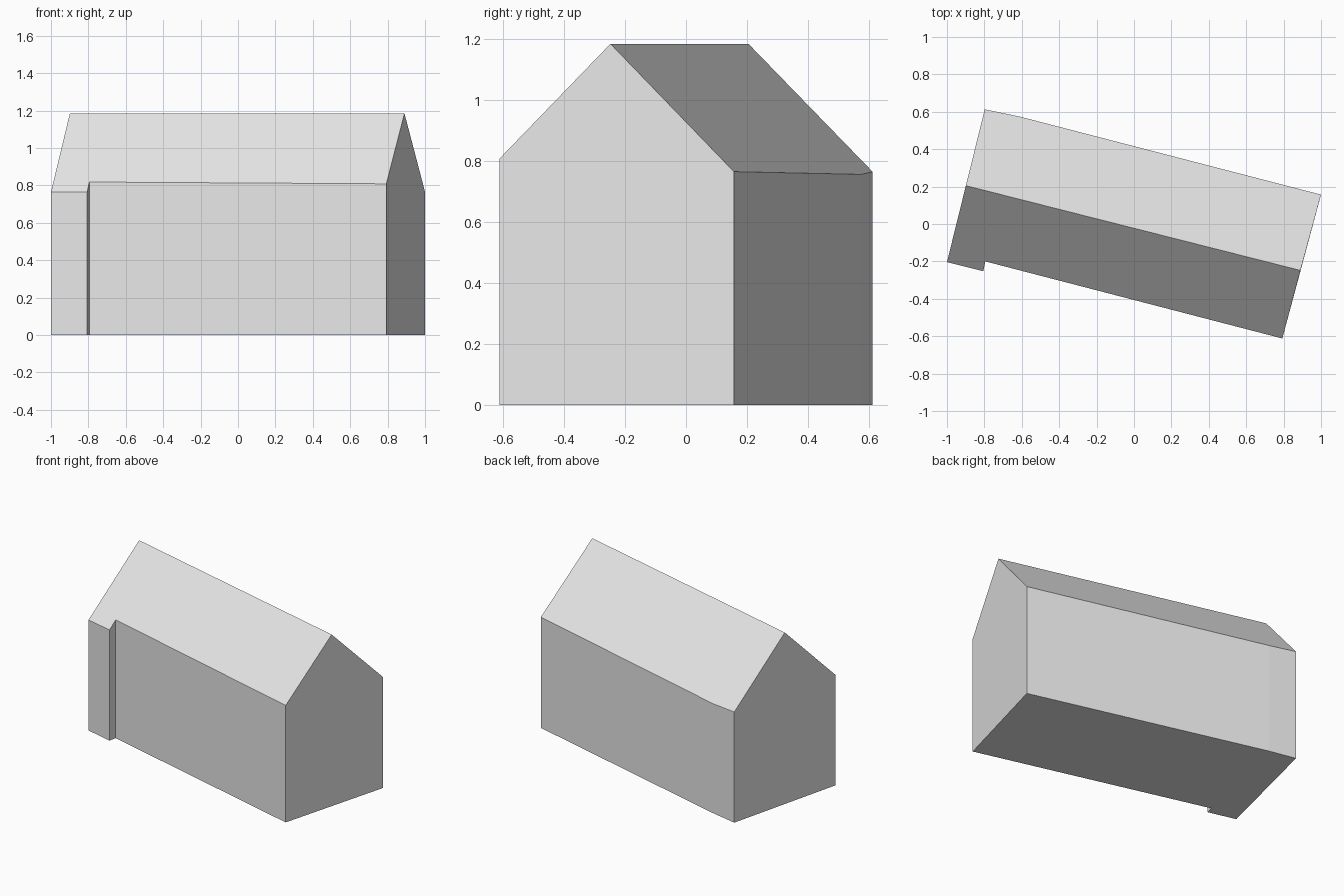
import bpy
import bmesh
from mathutils import Vector

cube = bpy.data.objects.get("Cube")
if cube:
    bpy.data.objects.remove(cube, do_unlink=True)

# One plain grey for walls and roof
grey = bpy.data.materials.new("plain grey")
grey.use_nodes = True
grey.diffuse_color = (0.8, 0.8, 0.8, 1)
grey.node_tree.nodes["Principled BSDF"].inputs["Base Color"].default_value = (0.8, 0.8, 0.8, 1)

# Footprint sides run from the left gable to the right gable
RIDGE_Z = 1.185
ridge_ends = [Vector((-0.899, 0.205)), Vector((0.89, -0.248))]
front_side = [(-1.0, -0.204), (-0.806, -0.252), (-0.795, -0.2), (0.793, -0.612)]
back_side = [(-0.798, 0.613), (-0.61, 0.574), (1.0, 0.157)]

along = (ridge_ends[1] - ridge_ends[0]).normalized()
across = Vector((-along.y, along.x))


def eave_height(x, y):
    """Height of the 45 degree roof above a footprint corner."""
    return RIDGE_Z - abs((Vector((x, y)) - ridge_ends[0]).dot(across))


bm = bmesh.new()


def side_verts(points):
    base = [bm.verts.new((x, y, 0)) for x, y in points]
    eave = [bm.verts.new((x, y, eave_height(x, y))) for x, y in points]
    return base, eave


ridge = [bm.verts.new((p.x, p.y, RIDGE_Z)) for p in ridge_ends]
front_base, front_eave = side_verts(front_side)
back_base, back_eave = side_verts(back_side)

# Long walls and roof slopes
for base, eave in ((front_base, front_eave), (back_base, back_eave)):
    for i in range(len(base) - 1):
        bm.faces.new((base[i], base[i + 1], eave[i + 1], eave[i]))
    bm.faces.new(eave + ridge[::-1])

# Gable ends
for i in (0, -1):
    bm.faces.new((front_base[i], back_base[i], back_eave[i], ridge[i], front_eave[i]))

# Floor
bm.faces.new(front_base + back_base[::-1])
bmesh.ops.recalc_face_normals(bm, faces=bm.faces[:])

mesh = bpy.data.meshes.new("gabled_building")
bm.to_mesh(mesh)
bm.free()
mesh.materials.append(grey)
building = bpy.data.objects.new("gabled_building", mesh)
bpy.context.collection.objects.link(building)
